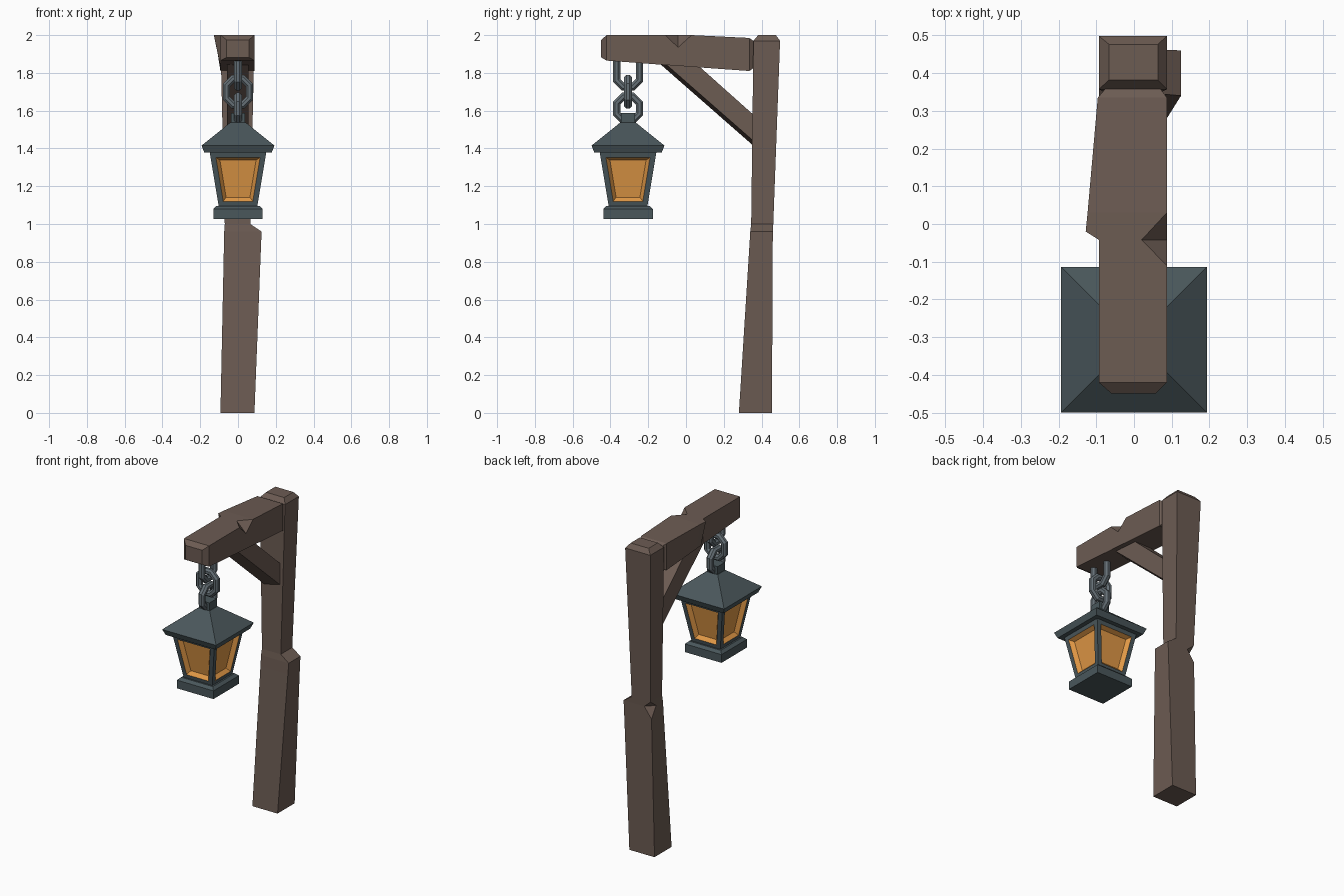
import bpy, bmesh, math

if "Cube" in bpy.data.objects:
    bpy.data.objects.remove(bpy.data.objects["Cube"])


def material(name, rgb):
    m = bpy.data.materials.new(name)
    m.diffuse_color = (*rgb, 1)
    m.use_nodes = True
    m.node_tree.nodes["Principled BSDF"].inputs["Base Color"].default_value = m.diffuse_color
    return m


WOOD = material("brown_wood", (0.150, 0.106, 0.086))
IRON = material("slate_iron", (0.068, 0.095, 0.105))
STEEL = material("grey_chain", (0.130, 0.160, 0.180))
GLASS = material("amber_glass", (0.74, 0.31, 0.06))


def finish(name, bm, *mats):
    bmesh.ops.remove_doubles(bm, verts=bm.verts, dist=1e-5)
    bmesh.ops.recalc_face_normals(bm, faces=bm.faces)
    me = bpy.data.meshes.new(name)
    bm.to_mesh(me)
    bm.free()
    for m in mats:
        me.materials.append(m)
    ob = bpy.data.objects.new(name, me)
    bpy.context.collection.objects.link(ob)
    return ob


def loft(sections, closed=False):
    """Skin matching cross-sections; capped, or joined end to end if closed."""
    bm = bmesh.new()
    rings = [[bm.verts.new(p) for p in s] for s in sections]
    n = len(rings[0])
    pairs = list(zip(rings, rings[1:]))
    if closed:
        pairs.append((rings[-1], rings[0]))
    else:
        bm.faces.new(rings[0])
        bm.faces.new(rings[-1])
    for a, b in pairs:
        for i in range(n):
            j = (i + 1) % n
            bm.faces.new((a[i], a[j], b[j], b[i]))
    # collapse the zero-width faces where a chipped corner closes up
    bmesh.ops.remove_doubles(bm, verts=bm.verts, dist=1e-5)
    return bm


# Post: z, x0, x1, y0, y1, chip size on the back left corner
def post_section(z, x0, x1, y0, y1, c):
    return [(x0, y0, z), (x1, y0, z), (x1, y1, z), (x0 + c, y1, z), (x0, y1 - c, z)]


finish("post", loft([post_section(*r) for r in (
    (0, -.093, .087, .28, .455, 0),
    (.89, -.0745, .122, .336, .459, 0),
    (.96, -.073, .125, .34, .46, .05),
    (1.0, -.07, .065, .345, .462, 0),
    (1.97, -.093, .087, .357, .498, 0),
    (2.0, -.066, .063, .382, .476, 0))]), WOOD)


# Beam: y, bottom left x, top left x, right x, bottom z, top z, notch amount
def beam_section(y, xb, xt, x1, zb, zt, k):
    return [(xb, y, zb), (x1, y, zb), (x1, y, zt - .065 * k),
            (x1 - .067 * k, y, zt), (xt, y, zt)]


finish("beam", loft([beam_section(*r) for r in (
    (-.449, -.06, -.06, .058, 1.882, 1.975, 0),
    (-.42, -.093, -.093, .087, 1.865, 2.0, 0),
    (-.11, -.093, -.093, .087, 1.842, 2.0, 0),
    (-.042, -.093, -.093, .087, 1.838, 2.0, 1),
    (-.02, -.093, -.128, .087, 1.836, 2.0, .69),
    (.03, -.093, -.123, .087, 1.832, 2.0, 0),
    (.335, -.093, -.096, .087, 1.81, 1.985, 0),
    (.365, -.07, -.07, .065, 1.83, 1.965, 0))]), WOOD)

# Diagonal brace, slightly twisted along its lower edge
finish("brace", loft([
    [(-.058, -.17, 1.876), (.055, -.145, 1.88), (.055, .03, 1.87), (-.058, .03, 1.87)],
    [(-.058, .38, 1.394), (.055, .38, 1.42), (.055, .38, 1.558), (-.058, .38, 1.558)],
]), WOOD)

LY = -.307  # lantern axis


# Chain: octagonal links, alternately turned
def link(name, zc, stretch, along_y):
    sections = []
    for i in range(8):
        a = math.radians(45 * i + 22.5)
        ring = []
        for j in range(8):
            t = math.radians(45 * j + 22.5)
            r = .065 + .021 * math.cos(t) * 1.06
            u, w = r * math.cos(a), .022 * math.sin(t)
            v = zc + r * math.sin(a) + math.copysign(stretch, math.sin(a))
            ring.append((w, LY + u, v) if along_y else (u, LY + w, v))
        sections.append(ring)
    finish(name, loft(sections, True), STEEL)


link("chain_link_top", 1.82, .035, True)
link("chain_link_middle", 1.70, .010, False)
link("chain_link_bottom", 1.612, .004, True)


# Lantern: stacked square sections given as (z, half width)
def square(z, h):
    return [(-h, LY - h, z), (h, LY - h, z), (h, LY + h, z), (-h, LY + h, z)]


def stack(*levels):
    return loft([square(z, h) for z, h in levels])


finish("lantern_cap", stack((1.52, .037), (1.588, .037)), IRON)
finish("lantern_roof", stack((1.378, .178), (1.415, .193), (1.538, .04)), IRON)
finish("lantern_base", stack((1.027, .131), (1.08, .131), (1.096, .113)), IRON)

# Lantern body: frame with sunken amber panes on the four sides
bm = stack((1.092, .102), (1.38, .15))
bmesh.ops.recalc_face_normals(bm, faces=bm.faces)
panes = [f for f in bm.faces if abs(f.normal.z) < .7]
bmesh.ops.inset_individual(bm, faces=panes, thickness=.028, use_even_offset=True)
rims = bmesh.ops.inset_individual(bm, faces=panes, thickness=.018, depth=-.025,
                                  use_even_offset=True)["faces"]
for f in panes + rims:
    f.material_index = 1
finish("lantern_body", bm, IRON, GLASS)
